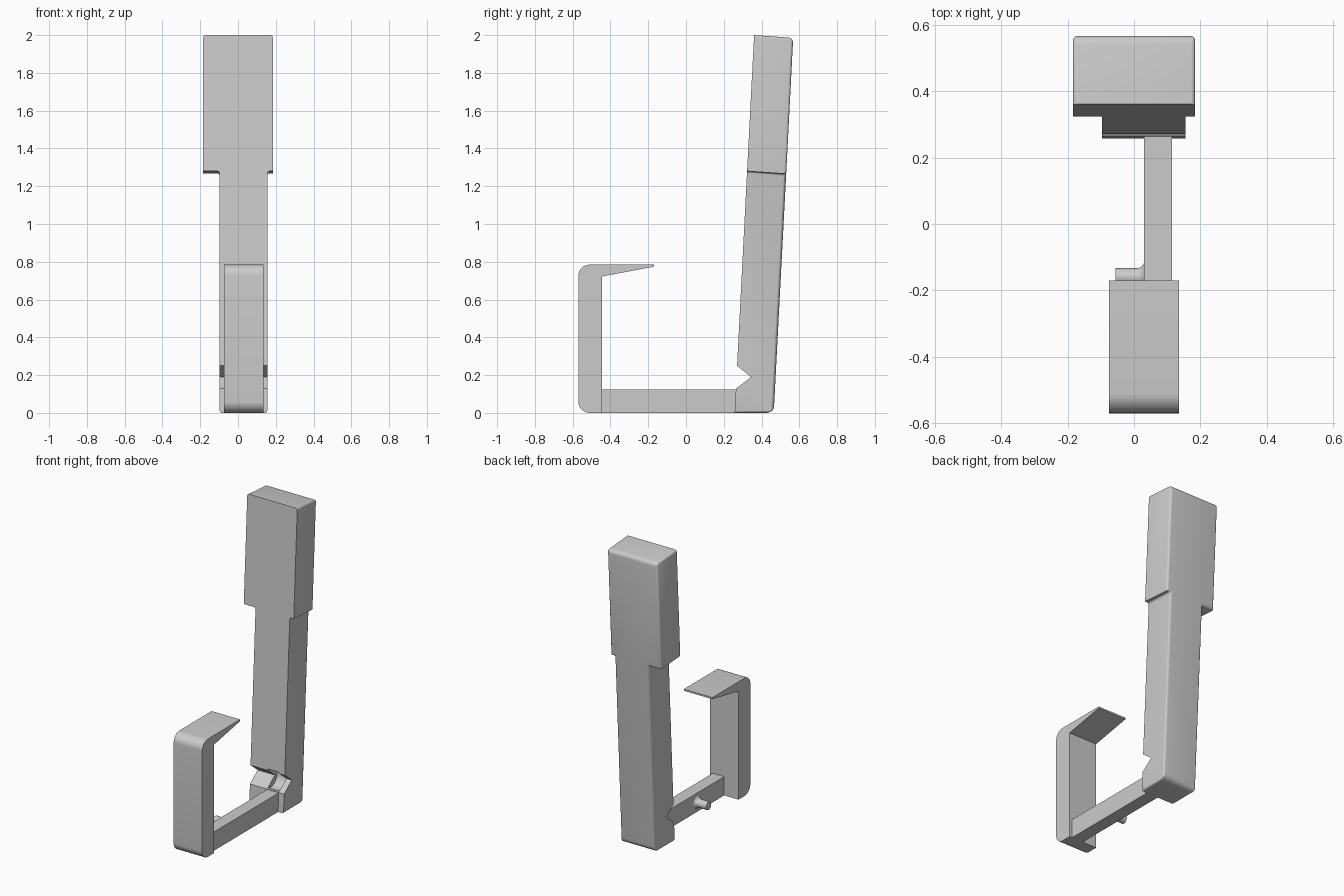
import bpy, bmesh, math
from mathutils import Matrix, Vector

if "Cube" in bpy.data.objects:
    bpy.data.objects.remove(bpy.data.objects["Cube"])

grey = bpy.data.materials.new("plain_grey")
grey.use_nodes = True
grey.diffuse_color = (0.6, 0.6, 0.6, 1)
grey.node_tree.nodes["Principled BSDF"].inputs["Base Color"].default_value = (0.6, 0.6, 0.6, 1)


def finish(bm, name):
    bmesh.ops.recalc_face_normals(bm, faces=bm.faces)
    mesh = bpy.data.meshes.new(name)
    bm.to_mesh(mesh)
    bm.free()
    mesh.materials.append(grey)
    obj = bpy.data.objects.new(name, mesh)
    bpy.context.collection.objects.link(obj)
    return obj


def prism(points, depth):
    """Extrude a closed outline of 3D points along a vector."""
    bm = bmesh.new()
    face = bm.faces.new([bm.verts.new(p) for p in points])
    out = bmesh.ops.extrude_face_region(bm, geom=[face])
    bmesh.ops.translate(bm, vec=depth, verts=[g for g in out["geom"] if isinstance(g, bmesh.types.BMVert)])
    return bm


def side_prism(profile, x0, x1):
    return prism([(x0, y, z) for y, z in profile], (x1 - x0, 0, 0))


def smooth(obj):
    bpy.ops.object.select_all(action="DESELECT")
    obj.select_set(True)
    bpy.context.view_layer.objects.active = obj
    bpy.ops.object.shade_smooth_by_angle(angle=math.radians(32))


def apply_modifier(obj, mod):
    bpy.context.view_layer.objects.active = obj
    bpy.ops.object.modifier_apply(modifier=mod.name)


# Upright arm with its wider head, drawn as a front outline
THICK, STEP, TOP = 0.207, 1.28, 2.0
outline = [(-0.097, 0), (0.155, 0), (0.155, STEP), (0.184, STEP),
           (0.184, TOP), (-0.184, TOP), (-0.184, STEP), (-0.097, STEP)]
bm = prism([(x, 0, z) for x, z in outline], (0, THICK, 0))
weight = bm.edges.layers.float.new("bevel_weight_edge")
for e in bm.edges:
    a, b = (v.co for v in e.verts)
    if a.y > 0.1 and b.y > 0.1:
        if a.z == b.z == 0:
            e[weight] = 1.0
        elif a.z == b.z == TOP:
            e[weight] = 0.7
        else:
            e[weight] = 0.4
    elif a.y != b.y:
        outer_step = abs(a.z - STEP) < 0.01 and abs(a.x) > 0.17
        e[weight] = 0.0 if outer_step else 0.35
# Lean the arm backwards and tip the head's ends
for v in bm.verts:
    d, h = v.co.y, v.co.z
    v.co.y = 0.2575 + 0.0515 * h + d
    v.co.z = h - 0.07 * d * min(1, h / STEP)
arm = finish(bm, "upright_arm")
bevel = arm.modifiers.new("rounding", "BEVEL")
bevel.limit_method = "WEIGHT"
bevel.width = 0.05
bevel.segments = 5
apply_modifier(arm, bevel)

# Hinge notch, and a scoop where the rail runs into it
notch = finish(side_prism([(0.1805, 0.064), (0.345, 0.19), (0.195, 0.31)], -0.3, 0.3), "notch_cutter")
bm = bmesh.new()
bmesh.ops.create_cone(bm, cap_ends=True, segments=32, radius1=0.07, radius2=0.07, depth=0.085,
                      matrix=Matrix.Translation((0.0725, 0.3, 0.196)) @ Matrix.Rotation(math.pi / 2, 4, "Y"))
scoop = finish(bm, "scoop_cutter")
for cutter in (notch, scoop):
    cutter.hide_render = True
    mod = arm.modifiers.new("cut", "BOOLEAN")
    mod.operation = "DIFFERENCE"
    mod.object = cutter
    mod.solver = "EXACT"
    apply_modifier(arm, mod)
    bpy.data.objects.remove(cutter)
smooth(arm)

# Front hook with rounded outer corners and a tapering lip
bm = side_prism([(-0.57, 0), (-0.445, 0), (-0.445, 0.722), (-0.17, 0.774),
                 (-0.17, 0.785), (-0.57, 0.785)], -0.075, 0.135)
corners = [e for e in bm.edges if all(v.co.y < -0.56 for v in e.verts)
           and e.verts[0].co.z == e.verts[1].co.z]
bmesh.ops.bevel(bm, geom=corners, offset=0.06, segments=8, profile=0.5, affect="EDGES")
smooth(finish(bm, "front_hook"))

# Rail joining hook and arm
finish(side_prism([(-0.45, 0), (0.27, 0), (0.27, 0.125), (-0.45, 0.125)], 0.03, 0.115), "bottom_rail")

# Side peg with a flared root, lathed around the x axis
bm = bmesh.new()
centre = Vector((0, -0.16, 0.062))
profile = [(0.031, 0.044), (0.025, 0.034), (0.018, 0.029), (0.008, 0.027), (-0.055, 0.027)]
rings = []
for x, r in profile:
    angles = [math.tau * i / 24 for i in range(24)]
    rings.append([bm.verts.new(centre + Vector((x, r * math.cos(a), r * math.sin(a)))) for a in angles])
for lower, upper in zip(rings, rings[1:]):
    for i in range(24):
        j = (i + 1) % 24
        bm.faces.new((lower[i], lower[j], upper[j], upper[i]))
bm.faces.new(rings[0])
bm.faces.new(rings[-1])
smooth(finish(bm, "side_peg"))
